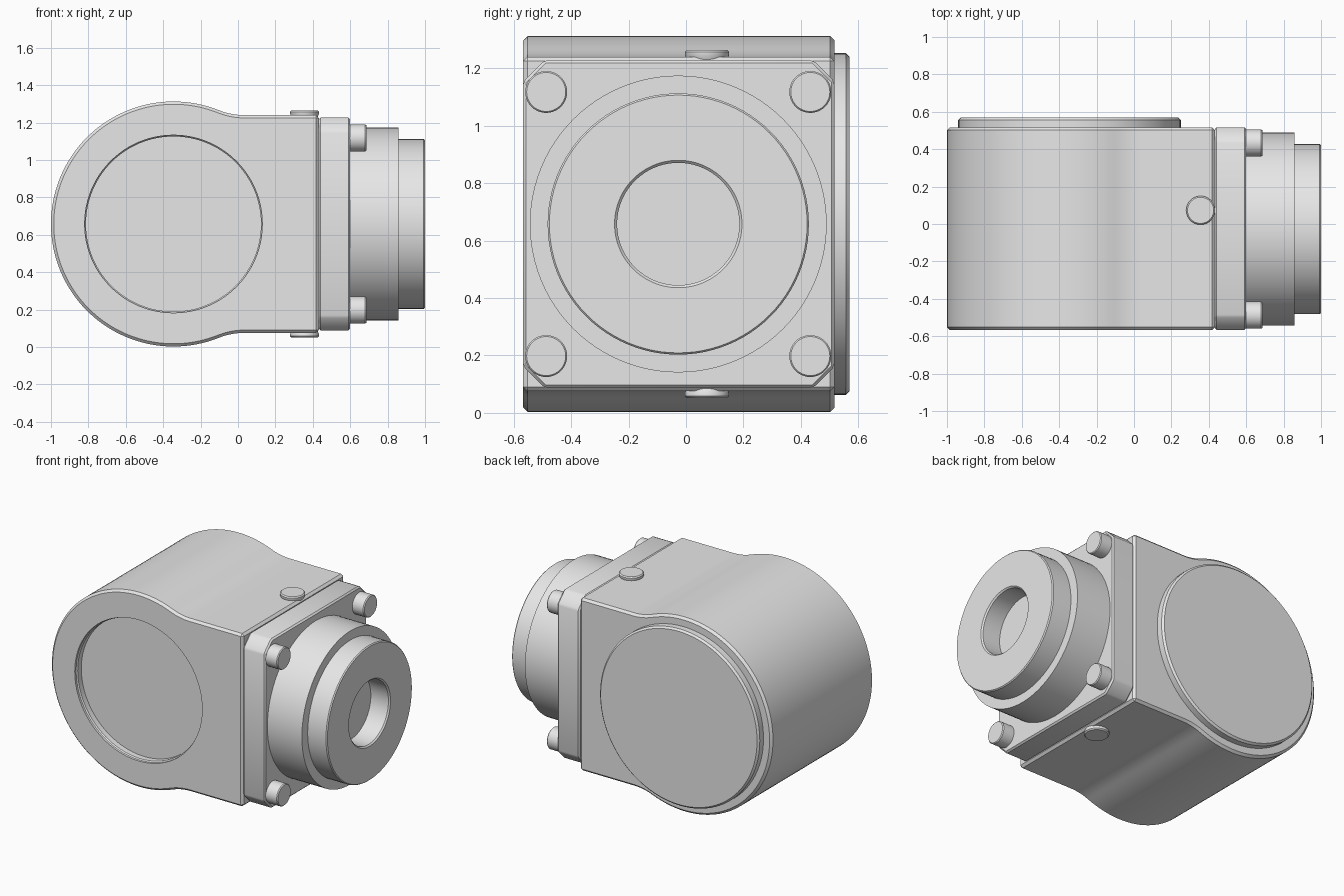
import bpy, bmesh, math
from math import sin, cos, pi

if "Cube" in bpy.data.objects:
    bpy.data.objects.remove(bpy.data.objects["Cube"], do_unlink=True)

GREY = (0.8, 0.8, 0.8, 1)
mat = bpy.data.materials.new("light_grey")
mat.use_nodes = True
mat.diffuse_color = GREY
mat.node_tree.nodes["Principled BSDF"].inputs["Base Color"].default_value = GREY

CX, CZ, CY = -0.345, 0.658, -0.027      # head centre x, shared axis height, barrel centre y
FRONT, BACK = -0.567, 0.517
HEAD_R, ARM_H, ARM_X = 0.655, 0.582, 0.432


def finish(name, bm):
    bmesh.ops.recalc_face_normals(bm, faces=bm.faces[:])
    me = bpy.data.meshes.new(name)
    bm.to_mesh(me)
    bm.free()
    me.materials.append(mat)
    ob = bpy.data.objects.new(name, me)
    bpy.context.collection.objects.link(ob)
    return ob


def smooth(ob):
    bpy.ops.object.select_all(action='DESELECT')
    ob.select_set(True)
    bpy.context.view_layer.objects.active = ob
    for m in list(ob.modifiers):
        bpy.ops.object.modifier_apply(modifier=m.name)
    bpy.ops.object.shade_smooth_by_angle(angle=math.radians(28))
    return ob


def lathe(name, axis, centre, profile, n=96):
    """Revolve (radius, offset) points about an axis; both ends are capped."""
    bm = bmesh.new()
    rings = []
    for r, a in profile:
        ring = []
        for i in range(n):
            u, v = r * cos(2 * pi * i / n), r * sin(2 * pi * i / n)
            p = {'x': (a, u, v), 'y': (u, a, v), 'z': (u, v, a)}[axis]
            ring.append(bm.verts.new([c + d for c, d in zip(centre, p)]))
        rings.append(ring)
    for lo, hi in zip(rings, rings[1:]):
        for i in range(n):
            j = (i + 1) % n
            bm.faces.new((lo[i], lo[j], hi[j], hi[i]))
    bm.faces.new(rings[0])
    bm.faces.new(rings[-1])
    return finish(name, bm)


def prism(name, points, shift, bevel):
    """Extrude a closed outline and chamfer its sharp edges."""
    bm = bmesh.new()
    face = bm.faces.new([bm.verts.new(p) for p in points])
    new = bmesh.ops.extrude_face_region(bm, geom=[face])["geom"]
    bmesh.ops.translate(bm, vec=shift, verts=[v for v in new if isinstance(v, bmesh.types.BMVert)])
    ob = finish(name, bm)
    m = ob.modifiers.new("chamfer", 'BEVEL')
    m.width, m.segments, m.limit_method = bevel, 1, 'ANGLE'
    m.angle_limit = math.radians(30)
    return ob


# Body: round head blended by concave fillets into a square arm
fil_r = 0.37
fil_z = ARM_H + fil_r
fil_x = math.sqrt((HEAD_R + fil_r) ** 2 - fil_z ** 2)
a0 = math.atan2(fil_z, fil_x)
upper = [(ARM_X - CX, ARM_H)]
for i in range(9):
    a = -pi / 2 + (a0 - pi / 2) * i / 8
    upper.append((fil_x + fil_r * cos(a), fil_z + fil_r * sin(a)))
for i in range(1, 41):
    a = a0 + (pi - a0) * i / 40
    upper.append((HEAD_R * cos(a), HEAD_R * sin(a)))
outline = upper + [(x, -z) for x, z in reversed(upper[:-1])]
body = prism("body", [(CX + x, FRONT, CZ + z) for x, z in outline], (0, BACK - FRONT, 0), 0.015)

# Shallow round recess in the front of the head
cutter = lathe("recess_cutter", 'y', (CX, FRONT, CZ),
               [(0.475, -0.1), (0.475, 0.015), (0.468, 0.022), (0.468, 0.06)])
cutter.hide_render = True
cut = body.modifiers.new("recess", 'BOOLEAN')
cut.object, cut.operation, cut.solver = cutter, 'DIFFERENCE', 'EXACT'
smooth(body)
bpy.data.objects.remove(cutter, do_unlink=True)

# Back cover disc
smooth(lathe("back_cover", 'y', (CX, BACK, CZ),
             [(0.595, -0.02), (0.595, 0.04), (0.583, 0.052)]))

# Mounting flange with cut corners
hy, hz, c = (BACK - FRONT) / 2, 0.57, 0.073
corner = [(hy, hz - c), (hy - c, hz)]
octagon = corner + [(-y, z) for y, z in reversed(corner)]
octagon += [(-y, -z) for y, z in octagon]
my = (FRONT + BACK) / 2
smooth(prism("flange", [(ARM_X, my + y, CZ + z) for y, z in octagon], (0.168, 0, 0), 0.01))

# Stepped barrel with a blind bore
smooth(lathe("barrel", 'x', (0, CY, CZ),
             [(0.517, 0.59), (0.517, 0.857), (0.455, 0.857), (0.455, 0.993), (0.449, 1.0),
              (0.222, 1.0), (0.213, 0.991), (0.213, 0.86)]))

# Corner bolts
for side, sy in (("left", 1), ("right", -1)):
    for level, sz in (("upper", 1), ("lower", -1)):
        smooth(lathe(f"bolt_{side}_{level}", 'x', (0.6, CY + sy * 0.46, CZ + sz * 0.46),
                     [(0.073, -0.01), (0.073, 0.08), (0.068, 0.086)], 40))

# Round buttons above and below the arm
for name, s in (("top_button", 1), ("bottom_button", -1)):
    smooth(lathe(name, 'z', (0.356, 0.073, CZ + s * ARM_H),
                 [(0.07, -0.01 * s), (0.077, 0.006 * s), (0.077, 0.018 * s), (0.07, 0.025 * s)], 40))
